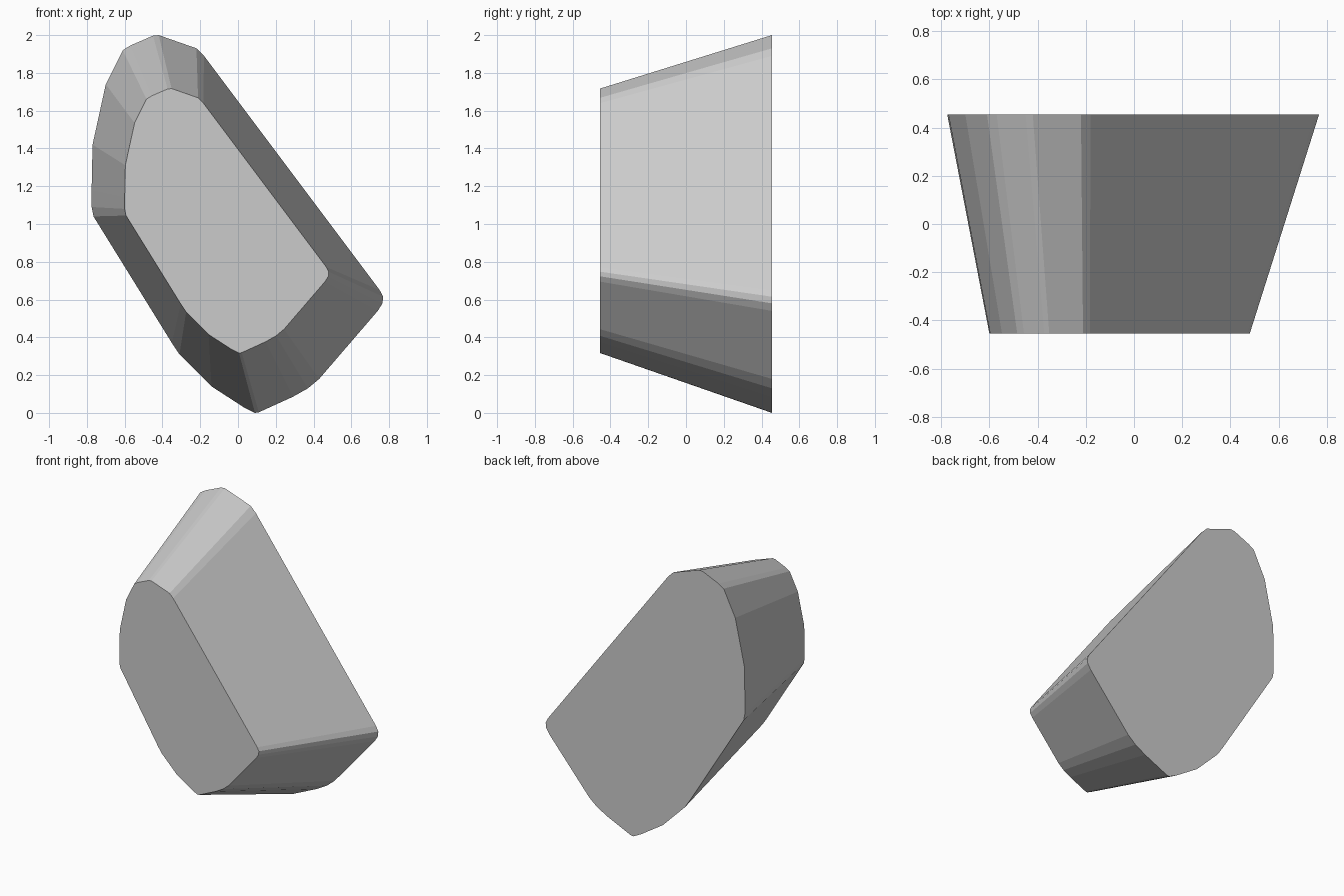
import bpy, bmesh

if "Cube" in bpy.data.objects:
    bpy.data.objects.remove(bpy.data.objects["Cube"])

# Outline of the large back face (x, z)
OUTLINE = [(-0.42, 2.0), (-0.22, 1.93), (-0.18, 1.89), (0.75, 0.65), (0.768, 0.615),
           (0.765, 0.58), (0.74, 0.54), (0.43, 0.18), (0.37, 0.13), (0.29, 0.085),
           (0.11, 0.003), (0.09, 0.0), (0.03, 0.03), (-0.14, 0.14), (-0.31, 0.31),
           (-0.35, 0.37), (-0.765, 1.04), (-0.775, 1.09), (-0.775, 1.18),
           (-0.77, 1.42), (-0.70, 1.74), (-0.61, 1.92), (-0.57, 1.945), (-0.45, 1.997)]
HALF_DEPTH = 0.455
TAPER, SHIFT_X, SHIFT_Z = 0.7, -0.0575, 0.317   # front face relative to back face

bm = bmesh.new()
back = [bm.verts.new((x, HALF_DEPTH, z)) for x, z in OUTLINE]
front = [bm.verts.new((TAPER * x + SHIFT_X, -HALF_DEPTH, TAPER * z + SHIFT_Z))
         for x, z in OUTLINE]

# End caps and tapered side walls
bm.faces.new(back)
bm.faces.new(front[::-1])
n = len(OUTLINE)
for i in range(n):
    j = (i + 1) % n
    bm.faces.new((back[i], front[i], front[j], back[j]))
bmesh.ops.recalc_face_normals(bm, faces=bm.faces)

mesh = bpy.data.meshes.new("tapered_block")
bm.to_mesh(mesh)
bm.free()
block = bpy.data.objects.new("tapered_block", mesh)
bpy.context.collection.objects.link(block)

# Plain grey surface
grey = bpy.data.materials.new("light grey")
grey.diffuse_color = (0.6, 0.6, 0.6, 1)
grey.use_nodes = True
grey.node_tree.nodes["Principled BSDF"].inputs["Base Color"].default_value = grey.diffuse_color
mesh.materials.append(grey)
